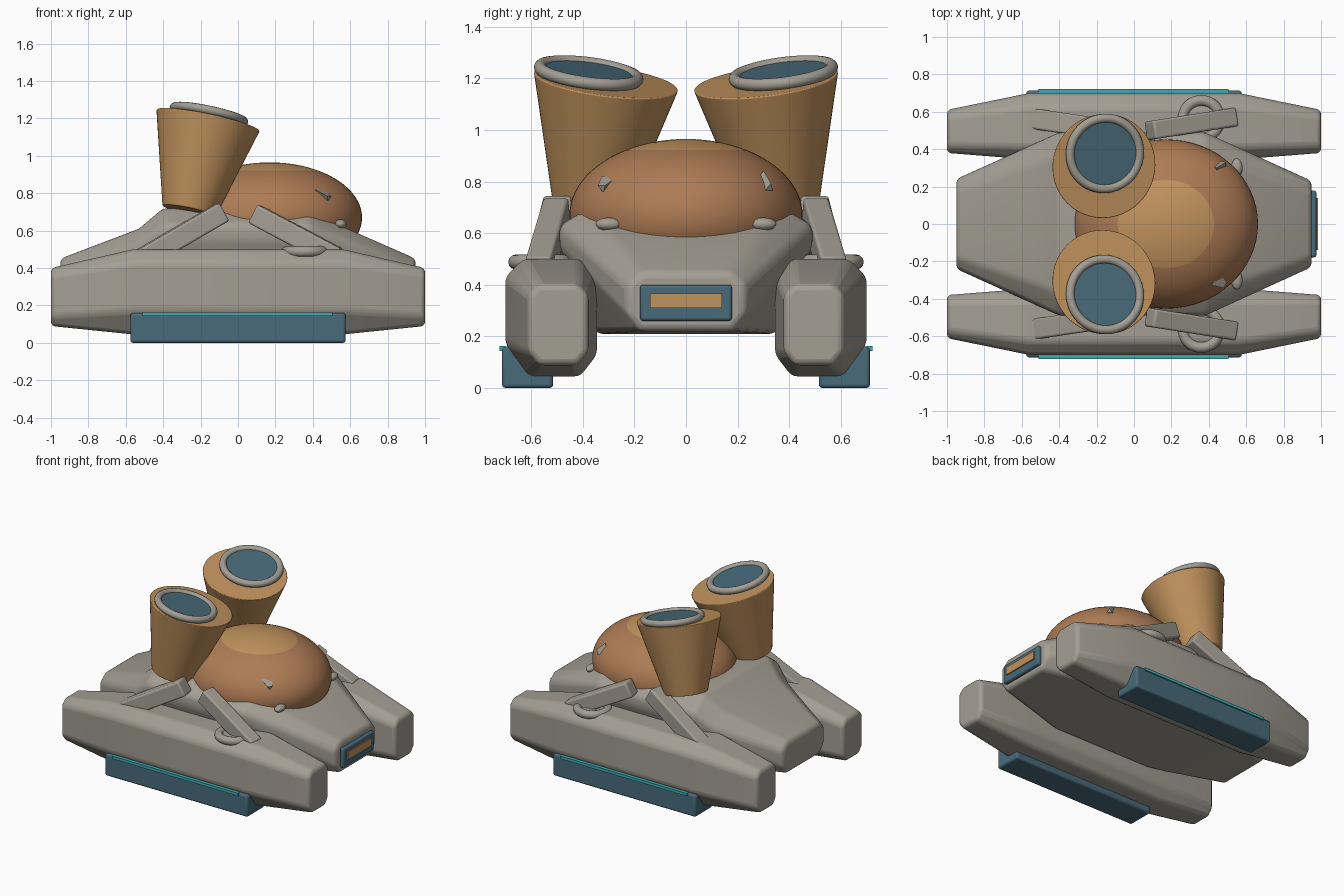
import bpy, bmesh, math
from mathutils import Vector, Matrix

if "Cube" in bpy.data.objects:
    bpy.data.objects.remove(bpy.data.objects["Cube"])


def mat(name, r, g, b):
    m = bpy.data.materials.new(name)
    m.diffuse_color = (r, g, b, 1)
    m.use_nodes = True
    m.node_tree.nodes["Principled BSDF"].inputs["Base Color"].default_value = m.diffuse_color
    return m


GREY = mat("warm_grey", 0.37, 0.345, 0.295)
TAN = mat("tan", 0.53, 0.29, 0.11)
RUST = mat("rust_brown", 0.42, 0.2, 0.09)
TEAL = mat("dark_teal", 0.065, 0.145, 0.195)
CYAN = mat("bright_cyan", 0.05, 0.40, 0.45)


def finish(name, bm, material, bevel=0, segments=3, angle=35):
    bmesh.ops.recalc_face_normals(bm, faces=bm.faces)
    me = bpy.data.meshes.new(name)
    bm.to_mesh(me)
    bm.free()
    ob = bpy.data.objects.new(name, me)
    bpy.context.collection.objects.link(ob)
    me.materials.append(material)
    bpy.ops.object.select_all(action='DESELECT')
    bpy.context.view_layer.objects.active = ob
    ob.select_set(True)
    if bevel:
        b = ob.modifiers.new("bevel", 'BEVEL')
        b.width, b.segments, b.limit_method = bevel, segments, 'ANGLE'
        b.angle_limit = math.radians(20)
    bpy.ops.object.shade_smooth_by_angle(angle=math.radians(angle))
    return ob


def box(name, lo, hi, material, bevel=0):
    bm = bmesh.new()
    lo, hi = Vector(lo), Vector(hi)
    bmesh.ops.create_cube(bm, size=1, matrix=Matrix.Translation((lo + hi) / 2)
                          @ Matrix.Diagonal((hi - lo).to_4d()))
    return finish(name, bm, material, bevel)


def loft(name, sections, material, bevel):
    """Skin a row of (x, list of (y, z)) sections and close both ends."""
    bm = bmesh.new()
    rings = [[bm.verts.new((x, y, z)) for y, z in pts] for x, pts in sections]
    n = len(rings[0])
    for a, b in zip(rings, rings[1:]):
        for i in range(n):
            j = (i + 1) % n
            bm.faces.new((a[i], a[j], b[j], b[i]))
    bm.faces.new(rings[0])
    bm.faces.new(rings[-1])
    return finish(name, bm, material, bevel)


def beam(name, a, b, w, h, material, bevel):
    """Rectangular bar running from a to b, with its width kept level."""
    a, b = Vector(a), Vector(b)
    d = (b - a).normalized()
    side = Vector((0, 0, 1)).cross(d).normalized()
    rot = Matrix((d, side, d.cross(side))).transposed().to_4x4()
    bm = bmesh.new()
    bmesh.ops.create_cube(bm, size=1, matrix=Matrix.Translation((a + b) / 2) @ rot
                          @ Matrix.Diagonal(((b - a).length, w, h, 1)))
    return finish(name, bm, material, bevel)


def torus(name, centre, axis, major, minor, material):
    rot = Vector((0, 0, 1)).rotation_difference(Vector(axis)).to_matrix().to_4x4()
    bm = bmesh.new()
    nu, nv = 48, 12
    g = []
    for i in range(nu):
        u = 2 * math.pi * i / nu
        g.append([])
        for j in range(nv):
            v = 2 * math.pi * j / nv
            r = major + minor * math.cos(v)
            g[i].append(bm.verts.new((r * math.cos(u), r * math.sin(u), minor * math.sin(v))))
    for i in range(nu):
        for j in range(nv):
            k, l = (i + 1) % nu, (j + 1) % nv
            bm.faces.new((g[i][j], g[k][j], g[k][l], g[i][l]))
    bm.transform(Matrix.Translation(centre) @ rot)
    return finish(name, bm, material, angle=80)


def cone(name, a, b, r1, r2, material, bevel=0, sides=64):
    a, b = Vector(a), Vector(b)
    rot = Vector((0, 0, 1)).rotation_difference(b - a).to_matrix().to_4x4()
    bm = bmesh.new()
    bmesh.ops.create_cone(bm, cap_ends=True, segments=sides, radius1=r1, radius2=r2,
                          depth=(b - a).length, matrix=Matrix.Translation((a + b) / 2) @ rot)
    return finish(name, bm, material, bevel)


def ellipsoid(name, centre, radii, material):
    bm = bmesh.new()
    bmesh.ops.create_uvsphere(bm, u_segments=64, v_segments=40, radius=1,
                              matrix=Matrix.Translation(centre) @ Matrix.Diagonal((*radii, 1)))
    return finish(name, bm, material, angle=60)


def hull_ring(top_w, top_z, w, hi, lo, bot_w, bot_z):
    half = [(top_w, top_z), (w, hi), (w, lo), (bot_w, bot_z)]
    return half + [(-y, z) for y, z in reversed(half)]


# central hull
loft("hull", [
    (-0.95, hull_ring(0.18, 0.45, 0.24, 0.40, 0.28, 0.19, 0.22)),
    (-0.53, hull_ring(0.32, 0.61, 0.43, 0.53, 0.45, 0.32, 0.21)),
    (-0.40, hull_ring(0.37, 0.72, 0.49, 0.63, 0.55, 0.35, 0.21)),
    (0.38, hull_ring(0.37, 0.70, 0.49, 0.63, 0.55, 0.35, 0.21)),
    (0.95, hull_ring(0.17, 0.45, 0.23, 0.40, 0.28, 0.18, 0.22)),
], GREY, 0.025)

# dome with a lighter crown
dome = ellipsoid("dome", (0.17, 0, 0.67), (0.493, 0.452, 0.295), RUST)
dome.data.materials.append(TAN)
for p in dome.data.polygons:
    if p.center.z > 0.918:
        p.material_index = 1

# nose lamp
box("lamp_frame", (0.93, -0.178, 0.26), (0.975, 0.178, 0.40), TEAL, 0.012)
box("lamp_glow", (0.95, -0.14, 0.31), (0.983, 0.14, 0.367), TAN)

for s, tag in ((1, "left"), (-1, "right")):
    def m(x, y, z):
        return (x, s * y, z)

    # side pod
    end = [(0.42, 0.40), (0.57, 0.40), (0.61, 0.36), (0.61, 0.14),
           (0.57, 0.09), (0.42, 0.09), (0.38, 0.14), (0.38, 0.36)]
    mid = [(0.41, 0.50), (0.63, 0.50), (0.70, 0.43), (0.70, 0.17),
           (0.61, 0.045), (0.41, 0.045), (0.345, 0.13), (0.345, 0.43)]
    loft(tag + "_pod", [(x, [(s * y, z) for y, z in ring]) for x, ring in
                        ((-1, end), (-0.56, mid), (0.56, mid), (1, end))], GREY, 0.022)

    # ground skid with glowing strip
    y0, y1 = sorted((s * 0.515, s * 0.713))
    box(tag + "_skid", (-0.575, y0, 0.0), (0.575, y1, 0.16), TEAL, 0.014)
    y0, y1 = sorted((s * 0.70, s * 0.722))
    box(tag + "_strip", (-0.51, y0, 0.143), (0.505, y1, 0.163), CYAN)

    # slanted struts and pivot ring on the pod
    beam(tag + "_rear_strut", m(-0.08, 0.495, 0.70), m(-0.52, 0.56, 0.445), 0.11, 0.11, GREY, 0.012)
    beam(tag + "_front_strut", m(0.085, 0.50, 0.69), m(0.53, 0.57, 0.455), 0.10, 0.11, GREY, 0.012)
    torus(tag + "_pivot_ring", m(0.36, 0.56, 0.488), (0, 0, 1), 0.10, 0.029, GREY)

    # flared launcher cone with an off-centre lens
    axis = Vector((0.21, -0.13 * s, 1)).normalized()
    top = Vector(m(-0.16, 0.31, 1.19))
    cone(tag + "_launcher", top - axis * 0.5, top, 0.145, 0.282, TAN, 0.006)
    lens = top + axis * 0.022 + Vector(m(0.0, 0.07, 0.009))
    torus(tag + "_lens_rim", lens, axis, 0.19, 0.024, GREY)
    cone(tag + "_lens", lens - axis * 0.03, lens + axis * 0.008, 0.185, 0.185, TEAL)

    # small dome studs and hull bumps
    cone(tag + "_stud", m(0.43, 0.29, 0.80), m(0.485, 0.325, 0.775), 0.045, 0.02, GREY, sides=3)
    ellipsoid(tag + "_bump", m(0.55, 0.30, 0.635), (0.03, 0.05, 0.025), GREY)
